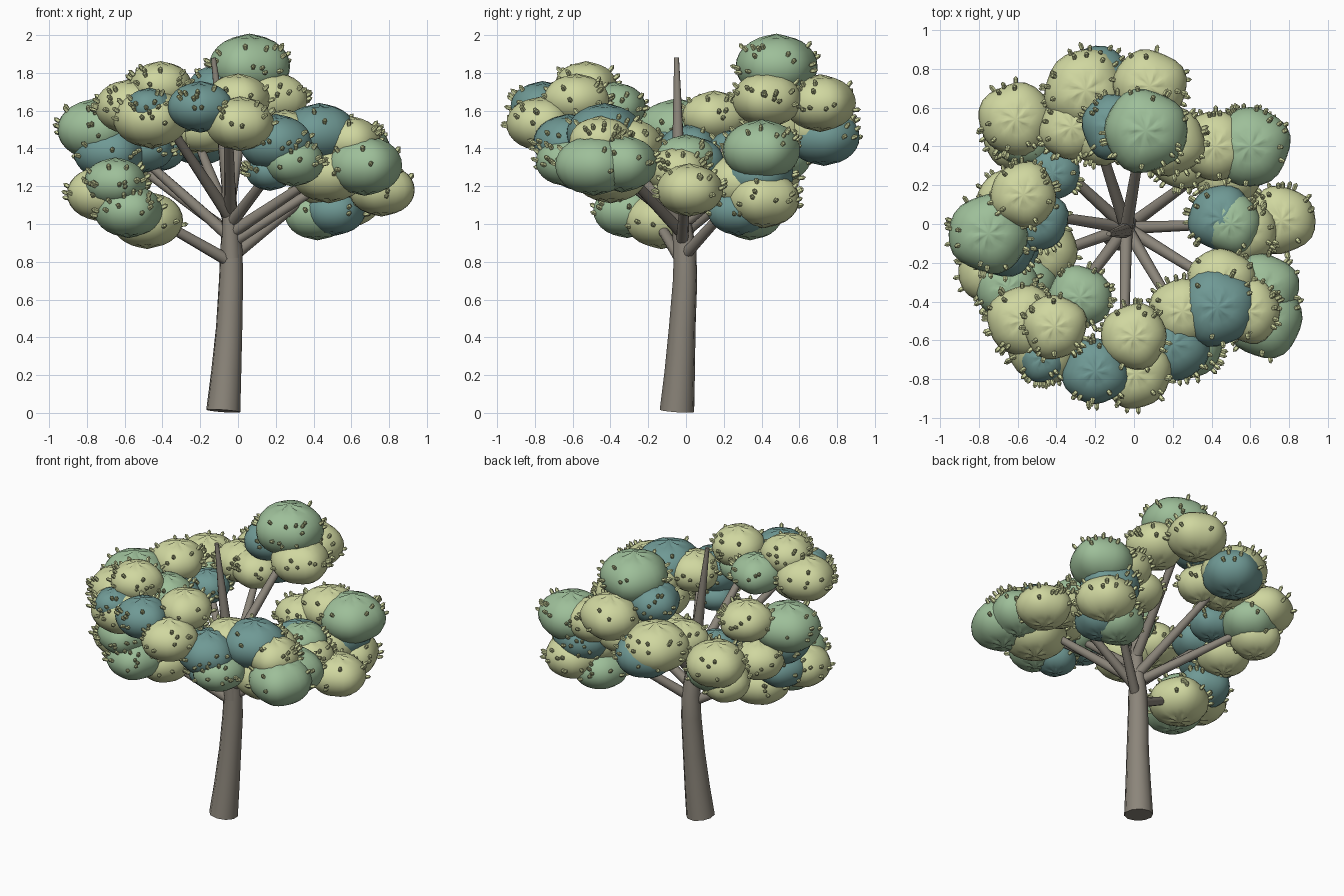
import bpy, bmesh, math, random
from mathutils import Vector, Matrix

random.seed(4)
if "Cube" in bpy.data.objects:
    bpy.data.objects.remove(bpy.data.objects["Cube"])


def material(name, colour):
    mat = bpy.data.materials.new(name)
    mat.use_nodes = True
    mat.diffuse_color = (*colour, 1)
    mat.node_tree.nodes["Principled BSDF"].inputs["Base Color"].default_value = (*colour, 1)
    return mat


bark = material("bark_grey", (.26, .235, .195))
yellow = material("pale_yellow_green", (.63, .68, .35))
green = material("soft_green", (.34, .52, .32))
blue = material("teal_blue", (.16, .32, .30))


def finish(bm, name, mat):
    mesh = bpy.data.meshes.new(name)
    bm.to_mesh(mesh)
    bm.free()
    mesh.materials.append(mat)
    obj = bpy.data.objects.new(name, mesh)
    bpy.context.collection.objects.link(obj)
    return obj


def limb(name, points):
    """Tapered round tube through (x, y, z, radius) points."""
    curve = bpy.data.curves.new(name, "CURVE")
    curve.dimensions = "3D"
    curve.bevel_depth = 1
    curve.bevel_resolution = 3
    curve.use_fill_caps = True
    spline = curve.splines.new("POLY")
    spline.points.add(len(points) - 1)
    for slot, (x, y, z, radius) in zip(spline.points, points):
        slot.co = (x, y, z, 1)
        slot.radius = radius
    obj = bpy.data.objects.new(name, curve)
    bpy.context.collection.objects.link(obj)
    curve.materials.append(bark)
    bpy.ops.object.select_all(action="DESELECT")
    obj.select_set(True)
    bpy.context.view_layer.objects.active = obj
    bpy.ops.object.convert(target="MESH")
    bpy.ops.object.shade_smooth_by_angle(angle=math.radians(40))


FLATNESS = .78


def puff(name, mat, x, y, z, radius):
    """Flattened leaf clump, wavy round the side and creased at both poles."""
    bm = bmesh.new()
    bmesh.ops.create_uvsphere(bm, u_segments=24, v_segments=14, radius=1)
    phase = random.uniform(0, math.tau)
    for v in bm.verts:
        angle = math.atan2(v.co.y, v.co.x)
        reach = math.hypot(v.co.x, v.co.y)
        wave = 1 + .03 * math.sin(3 * angle + phase) + .025 * math.sin(5 * angle - phase)
        crease = .08 * (1 + math.cos(7 * angle + phase)) * math.exp(-(reach / .35) ** 2)
        if reach < .01:
            crease = -.03
        height = v.co.z * (1 - crease)
        v.co = (x + v.co.x * wave * radius, y + v.co.y * wave * radius,
                z + height * radius * FLATNESS)
    for face in bm.faces:
        face.smooth = True
    finish(bm, name, mat)


def leaf_buds(name, puffs, count=24):
    """Small pointed leaves round the exposed sides of each clump."""
    bm = bmesh.new()
    shape = Matrix.Diagonal((.014, .014, .026, 1))
    for mat, x, y, z, radius in puffs:
        size = Vector((radius, radius, radius * FLATNESS))
        for i in range(count):
            angle = random.uniform(0, math.tau)
            rise = random.uniform(-.25, .7)
            flat = math.sqrt(1 - rise * rise)
            unit = Vector((flat * math.cos(angle), flat * math.sin(angle), rise))
            spot = Vector((x, y, z)) + unit * size
            buried = any(math.dist((spot.x, spot.y, z2 + (spot.z - z2) / FLATNESS),
                                   (x2, y2, z2)) < r2 * .97
                         for other, x2, y2, z2, r2 in puffs)
            if buried:
                continue
            aim = (unit + Vector((0, 0, .35))).normalized()
            turn = Vector((0, 0, 1)).rotation_difference(aim).to_matrix().to_4x4()
            place = Matrix.Translation(spot + aim * .01)
            bmesh.ops.create_uvsphere(bm, u_segments=5, v_segments=3, radius=1,
                                      matrix=place @ turn @ shape)
    finish(bm, name, yellow)


def cluster(name, fork_height, puffs):
    """One bough with its clumps and leaves."""
    for i, spec in enumerate(puffs):
        puff(f"{name}_foliage_{i + 1}", *spec)
    leaf_buds(f"{name}_leaves", puffs)
    total = len(puffs)
    end = [sum(spec[axis] for spec in puffs) / total for axis in (1, 2, 3)]
    start = Vector((-.04, -.02, fork_height))
    middle = start.lerp(Vector(end), .5)
    limb(f"{name}_branch", [(*start, .033), (*middle, .027), (*end, .02)])


# Trunk and the bare central leader
limb("trunk", [(-.078, -.048, .01, .092), (-.062, -.033, .22, .081), (-.047, -.02, .45, .071),
               (-.037, -.005, .7, .065), (-.035, -.005, .86, .06), (-.04, -.015, 1, .045)])
limb("leader", [(-.035, -.02, .82, .05), (-.05, -.035, 1.2, .038),
                (-.085, -.043, 1.5, .028), (-.13, -.05, 1.88, .013)])

# Boughs, going round the crown
cluster("top_back", 1.15, [
    (green, .06, .48, 1.835, .215),
    (blue, -.1, .5, 1.71, .17),
    (yellow, .18, .43, 1.66, .185),
    (yellow, .08, .71, 1.64, .19),
])
cluster("back_right", 1, [
    (yellow, -.25, .69, 1.51, .21),
    (yellow, -.32, .5, 1.5, .17),
    (blue, -.2, .73, 1.46, .19),
    (yellow, -.18, .46, 1.5, .16),
])
cluster("right_back", .95, [
    (yellow, -.61, .54, 1.43, .19),
    (green, -.56, .48, 1.36, .185),
    (yellow, -.62, .45, 1.27, .16),
])
cluster("right_side", .93, [
    (green, -.75, -.05, 1.5, .205),
    (yellow, -.57, .15, 1.57, .17),
    (blue, -.68, -.08, 1.38, .19),
    (blue, -.5, .02, 1.4, .16),
    (blue, -.42, .26, 1.39, .14),
    (yellow, -.64, .11, 1.31, .17),
])
cluster("right_low", .8, [
    (green, -.65, -.33, 1.22, .165),
    (green, -.58, -.31, 1.07, .18),
    (yellow, -.72, -.24, 1.16, .185),
    (yellow, -.48, -.13, 1.02, .19),
    (blue, -.66, -.11, 1.18, .17),
])
cluster("front_right", 1.03, [
    (yellow, -.41, -.53, 1.73, .165),
    (yellow, -.57, -.5, 1.62, .185),
    (green, -.28, -.38, 1.62, .165),
    (yellow, -.46, -.62, 1.56, .2),
    (blue, -.47, -.69, 1.62, .125),
])
cluster("front", 1.05, [
    (blue, -.2, -.76, 1.62, .17),
    (yellow, 0, -.58, 1.66, .17),
    (yellow, .01, -.77, 1.53, .18),
    (green, -.02, -.6, 1.53, .15),
])
cluster("front_left", 1, [
    (blue, .2, -.62, 1.43, .19),
    (yellow, .25, -.45, 1.47, .17),
    (green, .29, -.63, 1.33, .165),
    (blue, .17, -.57, 1.28, .13),
    (blue, .43, -.43, 1.48, .2),
])
cluster("left_front", .95, [
    (green, .67, -.49, 1.31, .2),
    (green, .66, -.34, 1.32, .19),
    (yellow, .59, -.45, 1.44, .165),
    (yellow, .45, -.3, 1.42, .175),
    (yellow, .48, -.4, 1.27, .2),
])
cluster("left_side", .9, [
    (yellow, .76, .02, 1.18, .175),
    (yellow, .57, -.04, 1.28, .165),
    (blue, .45, .03, 1.33, .17),
    (green, .5, 0, 1.35, .155),
])
cluster("left_back", .82, [
    (green, .6, .4, 1.39, .205),
    (yellow, .42, .4, 1.41, .18),
    (yellow, .25, .34, 1.34, .16),
    (yellow, .57, .41, 1.13, .19),
    (blue, .51, .28, 1.07, .165),
    (green, .42, .34, 1.05, .17),
    (yellow, .48, .28, 1.22, .19),
    (blue, .52, .38, 1.26, .19),
])
